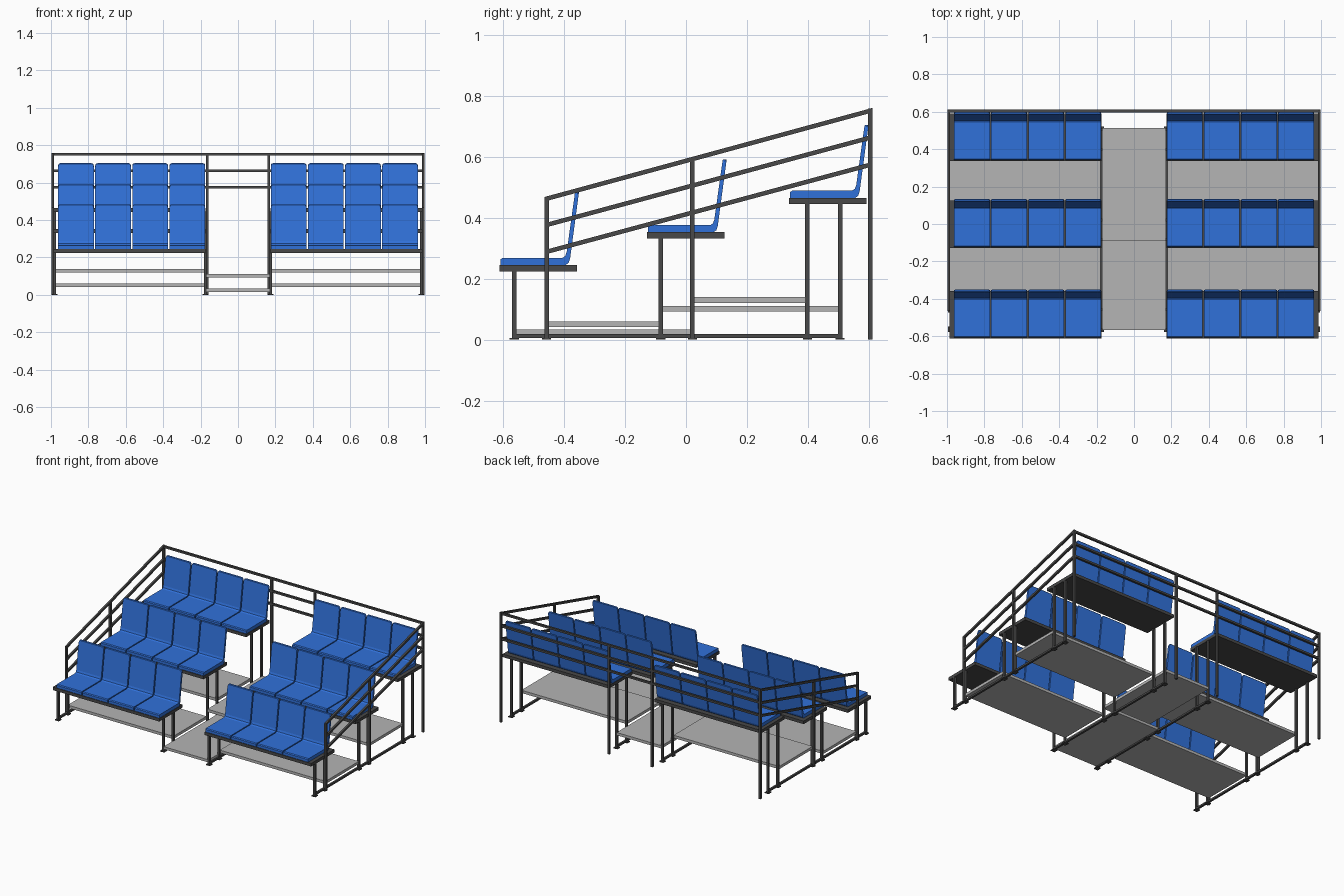
import bpy, bmesh

if "Cube" in bpy.data.objects:
    bpy.data.objects.remove(bpy.data.objects["Cube"])


def material(name, rgb):
    m = bpy.data.materials.new(name)
    m.diffuse_color = (*rgb, 1)
    m.use_nodes = True
    m.node_tree.nodes["Principled BSDF"].inputs["Base Color"].default_value = m.diffuse_color
    return m


BLUE = material("seat blue", (0.03, 0.165, 0.70))
GREY = material("deck grey", (0.46, 0.46, 0.46))
DARK = material("frame dark grey", (0.065, 0.065, 0.065))


def extrude_profile(name, pts, x0, x1, mat, corner=0.0):
    """Extrude a (y, z) outline along x; optionally round its top corners."""
    bm = bmesh.new()
    face = bm.faces.new([bm.verts.new((x0, y, z)) for y, z in pts])
    ext = bmesh.ops.extrude_face_region(bm, geom=[face])
    verts = [g for g in ext["geom"] if isinstance(g, bmesh.types.BMVert)]
    bmesh.ops.translate(bm, verts=verts, vec=(x1 - x0, 0, 0))
    bmesh.ops.recalc_face_normals(bm, faces=bm.faces)
    if corner:
        top = max(z for _, z in pts)
        edges = [e for e in bm.edges
                 if all(v.co.z > top - 0.004 for v in e.verts)
                 and abs(e.verts[0].co.x - e.verts[1].co.x) < 1e-5]
        bmesh.ops.bevel(bm, geom=edges, offset=corner, segments=3,
                        profile=0.5, affect='EDGES')
    me = bpy.data.meshes.new(name)
    bm.to_mesh(me)
    bm.free()
    me.materials.append(mat)
    ob = bpy.data.objects.new(name, me)
    bpy.context.collection.objects.link(ob)
    return ob


def box(name, x0, x1, y0, y1, z0, z1, mat):
    return extrude_profile(name, [(y0, z0), (y1, z0), (y1, z1), (y0, z1)], x0, x1, mat)


def post(name, x, y, z0, z1, w=0.0145):
    h = w / 2
    return box(name, x - h, x + h, y - h, y + h, z0, z1, DARK)


# rows: bench front y, bench top z, front leg y, back leg y
ROWS = [(-0.612, 0.245, -0.563, -0.457),
        (-0.128, 0.352, -0.083, 0.021),
        (0.337, 0.465, 0.398, 0.505)]

# seat outline relative to bench front edge and bench top
SEAT = [(0.004, 0.0), (0.218, 0.0), (0.227, 0.006), (0.232, 0.02), (0.261, 0.236),
        (0.259, 0.239), (0.251, 0.239), (0.248, 0.236), (0.221, 0.042),
        (0.216, 0.029), (0.207, 0.023), (0.010, 0.023), (0.004, 0.018)]

for s, side in ((-1, "left"), (1, "right")):
    for r, (y, z, leg_a, leg_b) in enumerate(ROWS, 1):
        # bench board
        box(f"{side}_bench_{r}", s * 0.173, s * 0.987, y, y + 0.254, z - 0.021, z, DARK)
        # four seats per bench
        for i in range(4):
            c = s * (0.271 + 0.1985 * i)
            extrude_profile(f"{side}_seat_{r}_{i + 1}",
                            [(y + a, z + b) for a, b in SEAT],
                            c - 0.0955, c + 0.0955, BLUE, corner=0.012)
        # legs with foot plates
        for x in (0.175, 0.98):
            for ly in (leg_a, leg_b):
                post(f"{side}_leg_{r}", s * x, ly, 0.003, z - 0.02)
                post(f"{side}_foot_{r}", s * x, ly, 0.0, 0.006, 0.03)

    # base rails on the ground
    for x in (0.175, 0.98):
        box(f"{side}_base_rail", s * x - 0.007, s * x + 0.007, -0.57, 0.512, 0.006, 0.019, DARK)

    # side decks
    box(f"{side}_lower_deck", s * 0.178, s * 0.985, -0.452, -0.09, 0.041, 0.06, GREY)
    box(f"{side}_upper_deck", s * 0.178, s * 0.985, 0.024, 0.39, 0.12, 0.139, GREY)

    # side railing posts and sloping rails
    for py, top in ((-0.457, 0.463), (0.021, 0.592), (0.604, 0.757)):
        post(f"{side}_rail_post", s * 0.991, py, 0.0, top)
    for za, zb in ((0.46, 0.752), (0.374, 0.664), (0.286, 0.575)):
        t = 0.0075
        extrude_profile(f"{side}_sloping_rail",
                        [(-0.464, za - t), (0.611, zb - t), (0.611, zb + t), (-0.464, za + t)],
                        s * 0.991 - 0.007, s * 0.991 + 0.007, DARK)

    # inner back railing post
    post(f"{side}_back_post", s * 0.165, 0.604, 0.0, 0.757)

# back rails
for z in (0.751, 0.664, 0.575):
    box("back_rail", -0.998, 0.998, 0.597, 0.611, z - 0.007, z + 0.007, DARK)

# aisle decks
box("aisle_lower_deck", -0.172, 0.172, -0.566, 0.028, 0.016, 0.034, GREY)
box("aisle_upper_deck", -0.172, 0.172, -0.09, 0.512, 0.092, 0.111, GREY)
